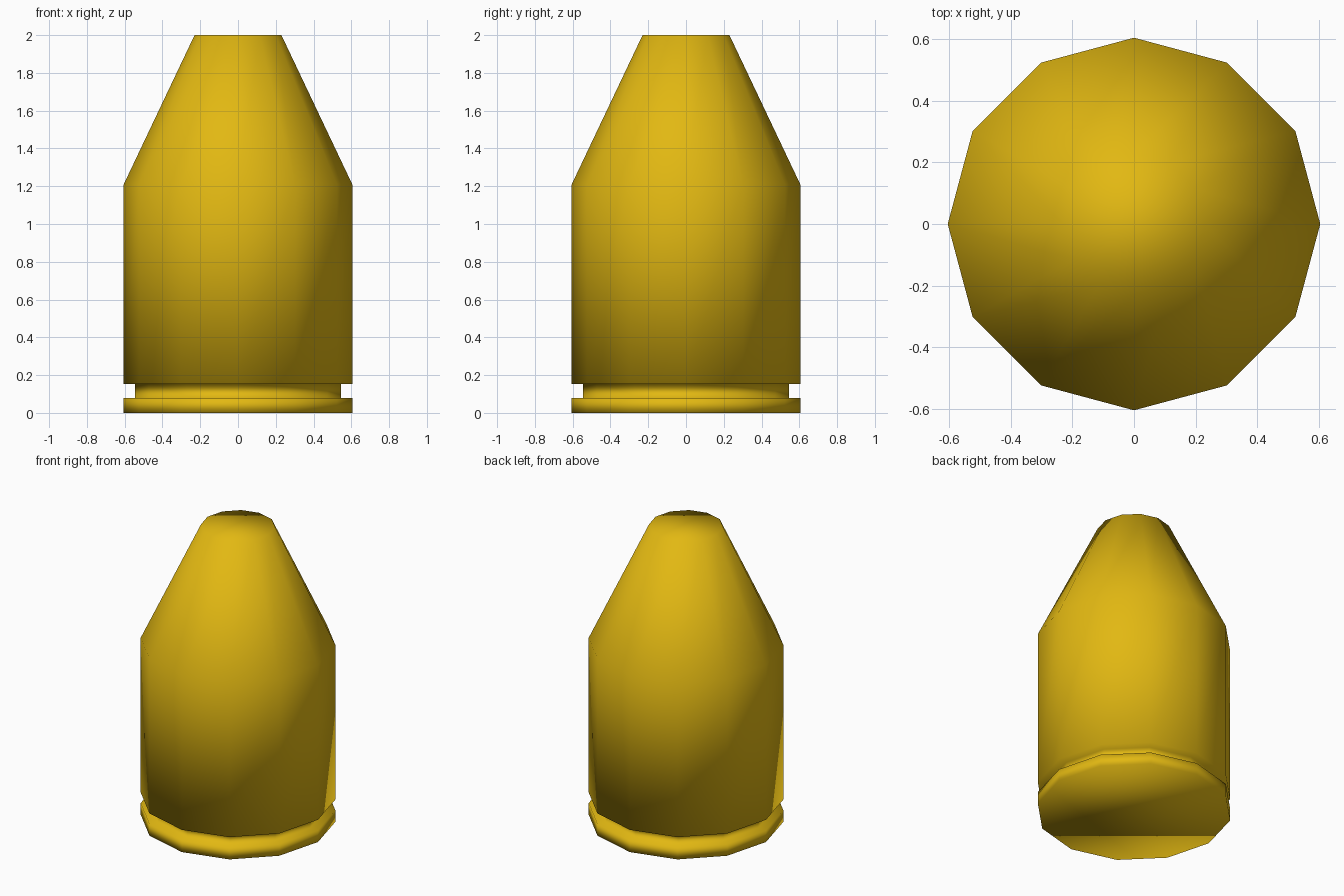
import bpy
import bmesh
from math import cos, sin, pi

cube = bpy.data.objects.get("Cube")
if cube:
    bpy.data.objects.remove(cube)

# Brass colour
brass = bpy.data.materials.new("brass yellow")
brass.use_nodes = True
colour = (0.76, 0.48, 0.006, 1)
brass.diffuse_color = colour
brass.node_tree.nodes["Principled BSDF"].inputs["Base Color"].default_value = colour

SIDES = 12
BODY, GROOVE, TIP = 0.605, 0.545, 0.23

# Radius and height of each ring: rim, groove, case, tapered nose
profile = [(BODY, 0), (BODY, 0.08), (GROOVE, 0.08), (GROOVE, 0.152),
           (BODY, 0.152), (BODY, 1.21), (TIP, 2)]

bm = bmesh.new()
rings = [[bm.verts.new((r * cos(2 * pi * i / SIDES), r * sin(2 * pi * i / SIDES), z))
          for i in range(SIDES)] for r, z in profile]

# Side walls between neighbouring rings
for low, high in zip(rings, rings[1:]):
    for i in range(SIDES):
        j = (i + 1) % SIDES
        bm.faces.new((low[i], low[j], high[j], high[i]))

# Flat base and blunt tip
bm.faces.new(rings[0][::-1])
bm.faces.new(rings[-1])

# The whole shell is softly shaded
for face in bm.faces:
    face.smooth = True

mesh = bpy.data.meshes.new("bullet_cartridge")
bm.to_mesh(mesh)
bm.free()
mesh.materials.append(brass)
cartridge = bpy.data.objects.new("bullet_cartridge", mesh)
bpy.context.collection.objects.link(cartridge)
